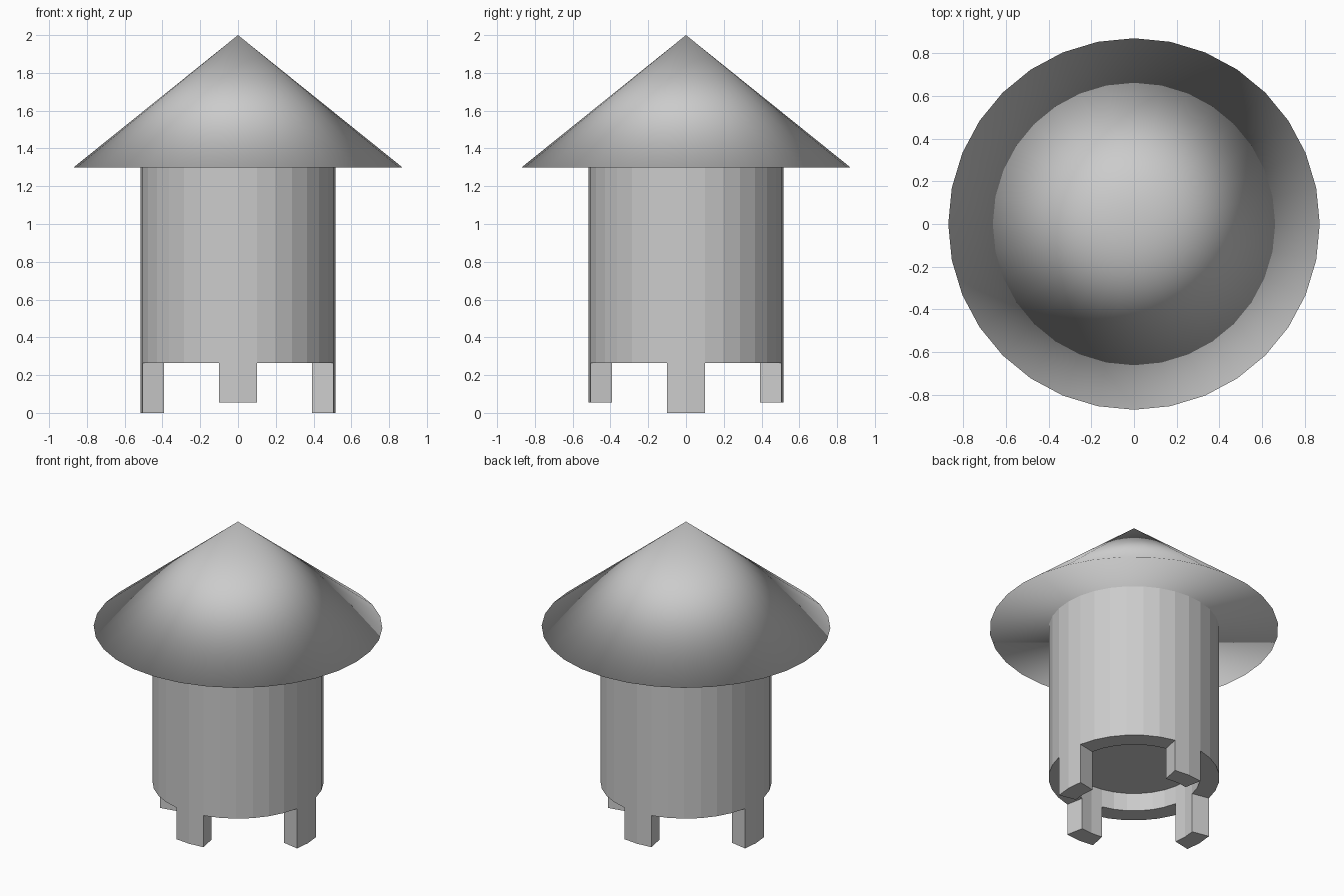
import bpy, bmesh
from math import sin, cos, pi

if "Cube" in bpy.data.objects:
    bpy.data.objects.remove(bpy.data.objects["Cube"])

SIDES = 32
R_OUT, R_IN = 0.515, 0.40
Z_ROOF, Z_RIM, Z_RECESS = 1.30, 0.265, 0.385


def add_object(name, bm):
    bmesh.ops.recalc_face_normals(bm, faces=bm.faces)
    mesh = bpy.data.meshes.new(name)
    bm.to_mesh(mesh)
    bm.free()
    obj = bpy.data.objects.new(name, mesh)
    bpy.context.collection.objects.link(obj)
    return obj


def ring(bm, radius, z):
    return [bm.verts.new((radius * sin(2 * pi * i / SIDES),
                          radius * cos(2 * pi * i / SIDES), z))
            for i in range(SIDES)]


def bridge(bm, a, b):
    return [bm.faces.new((a[i], a[(i + 1) % SIDES], b[(i + 1) % SIDES], b[i]))
            for i in range(SIDES)]


# Conical roof: fully smooth, with a closed flat underside
bm = bmesh.new()
base = ring(bm, 0.87, Z_ROOF)
tip = bm.verts.new((0, 0, 2.0))
bm.faces.new(base)
for i in range(SIDES):
    bm.faces.new((base[i], base[(i + 1) % SIDES], tip))
roof = add_object("roof", bm)
for p in roof.data.polygons:
    p.use_smooth = True

# Faceted body with a shallow recess in its underside
bm = bmesh.new()
top = ring(bm, R_OUT, Z_ROOF)
outer = ring(bm, R_OUT, Z_RIM)
inner = ring(bm, R_IN, Z_RIM)
recess = ring(bm, R_IN, Z_RECESS)
bm.faces.new(top)
bridge(bm, top, outer)
rim = bridge(bm, outer, inner)
bridge(bm, inner, recess)
bm.faces.new(recess)

# Four legs drawn down from the rim, two facets wide each
# (quarter index 0 = back, 1 = right, 2 = front, 3 = left)
for quarter in range(4):
    k = quarter * SIDES // 4
    foot_z = 0.055 if quarter % 2 == 0 else 0.0
    pair = [rim[k - 1], rim[k]]
    ext = bmesh.ops.extrude_face_region(bm, geom=pair)
    for v in ext["geom"]:
        if isinstance(v, bmesh.types.BMVert):
            v.co.z = foot_z
    bmesh.ops.delete(bm, geom=[f for f in pair if f.is_valid], context="FACES_ONLY")
add_object("body_with_legs", bm)
